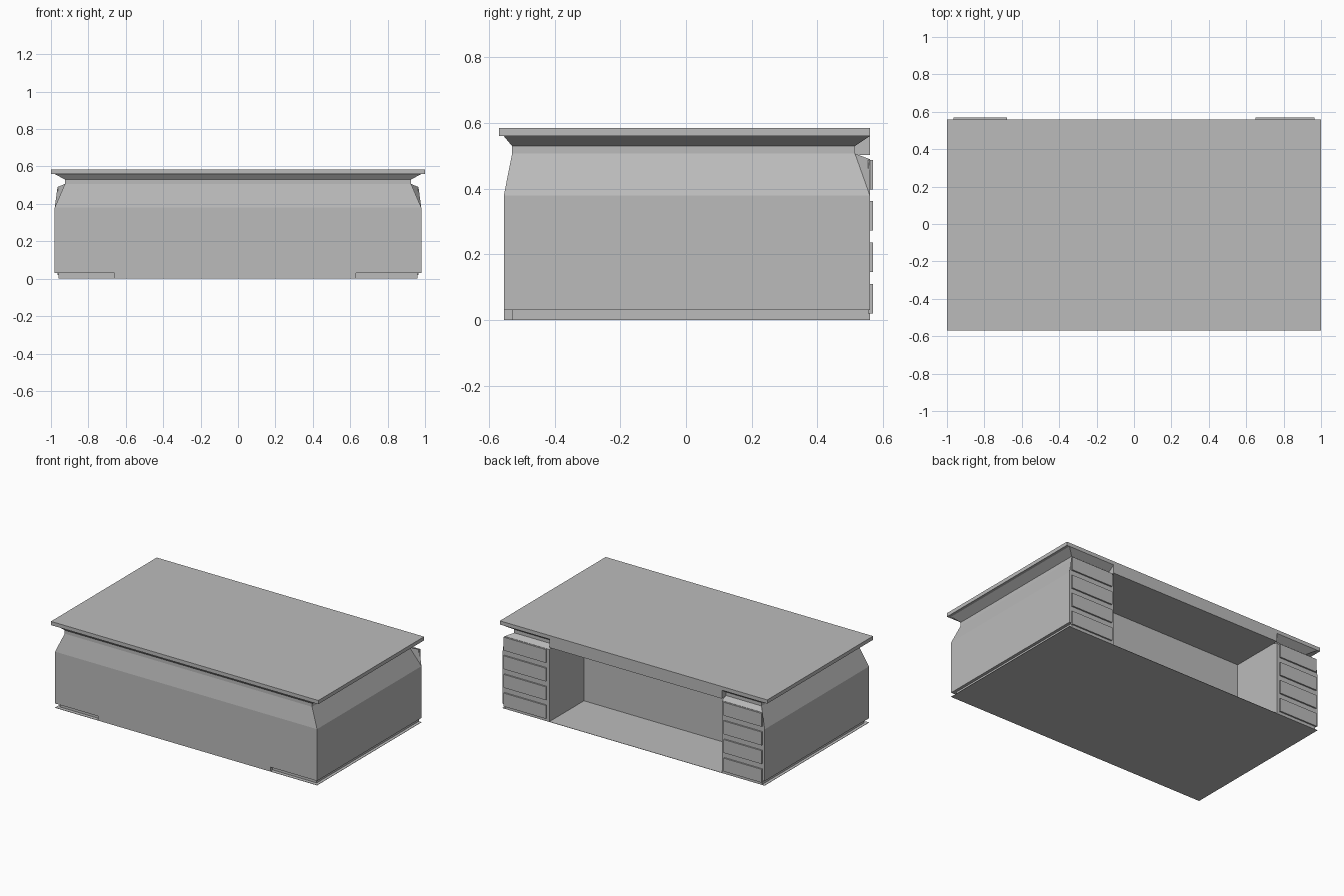
import bpy
import bmesh

cube = bpy.data.objects.get("Cube")
if cube:
    bpy.data.objects.remove(cube, do_unlink=True)

grey = bpy.data.materials.new("plain_grey")
grey.use_nodes = True
COLOUR = (0.5, 0.5, 0.5, 1)
grey.diffuse_color = COLOUR
grey.node_tree.nodes["Principled BSDF"].inputs["Base Color"].default_value = COLOUR


def finish(name, bm):
    bmesh.ops.recalc_face_normals(bm, faces=bm.faces)
    mesh = bpy.data.meshes.new(name)
    bm.to_mesh(mesh)
    bm.free()
    mesh.materials.append(grey)
    obj = bpy.data.objects.new(name, mesh)
    bpy.context.collection.objects.link(obj)
    return obj


def box(name, xs, ys, zs):
    bm = bmesh.new()
    bmesh.ops.create_cube(bm, size=1)
    for v in bm.verts:
        v.co = [r[0] if c < 0 else r[1] for c, r in zip(v.co, (xs, ys, zs))]
    return finish(name, bm)


# Main dimensions
BACK, FRONT = 0.56, -0.555
SIDE = 0.98
KNEE = (-0.66, 0.63)      # kneehole between the pedestals
KNEE_Y, KNEE_TOP = 0.19, 0.505
KICK = 0.03

# Carcass: stacked outlines with a tapered shoulder, neck and flared collar
levels = [  # half width, front, back, height
    (SIDE, FRONT, BACK, KICK),
    (SIDE, FRONT, BACK, 0.38),
    (0.925, -0.53, 0.515, 0.507),
    (0.925, -0.53, 0.515, 0.53),
    (SIDE, FRONT, BACK, 0.56),
]
bm = bmesh.new()
rings = [[bm.verts.new(p) for p in
          ((-w, f, z), (w, f, z), (w, b, z), (-w, b, z))]
         for w, f, b, z in levels]
for n, (low, high) in enumerate(zip(rings, rings[1:])):
    for i in range(4):
        j = (i + 1) % 4
        if n == 1 and i == 2:
            # Upright drawer backing with a sloping ledge above it
            right, left = (bm.verts.new((s * 0.965, BACK, 0.49)) for s in (1, -1))
            bm.faces.new((low[2], low[3], left, right))
            bm.faces.new((right, left, high[3], high[2]))
            bm.faces.new((low[2], right, high[2]))
            bm.faces.new((low[3], high[3], left))
        else:
            bm.faces.new((low[i], low[j], high[j], high[i]))
bm.faces.new(rings[0])
bm.faces.new(rings[-1])
carcass = finish("carcass", bm)

# Kneehole opening
cutter = box("kneehole_cutter", KNEE, (KNEE_Y, 0.8), (-0.1, KNEE_TOP))
cutter.hide_render = True
cutter.hide_viewport = True
cutter.display_type = "WIRE"
cut = carcass.modifiers.new("kneehole", "BOOLEAN")
cut.operation = "DIFFERENCE"
cut.solver = "EXACT"
cut.object = cutter

# Header across the kneehole, desktop and floor plate
box("kneehole_header", KNEE, (KNEE_Y, BACK), (KNEE_TOP - 0.002, 0.56))
box("desktop", (-1, 1), (-0.57, BACK), (0.56, 0.585))
box("floor_plate", (-SIDE, SIDE), (FRONT, BACK), (0, 0.002))

# Plinths: recessed toe kicks under the pedestals, flush in the middle
box("right_plinth", (-0.96, KNEE[0]), (-0.53, BACK), (0.001, KICK))
box("left_plinth", (KNEE[1], 0.96), (-0.53, BACK), (0.001, KICK))
box("front_plinth", KNEE, (FRONT, KNEE_Y), (0.001, KICK))

# Drawer fronts on both pedestals
for side, xs in (("right", (-0.965, -0.68)), ("left", (0.65, 0.965))):
    for n in range(4):
        z = 0.02 + n * 0.126
        box(f"{side}_drawer_{n + 1}", xs, (BACK - 0.005, 0.57), (z, z + 0.09))
